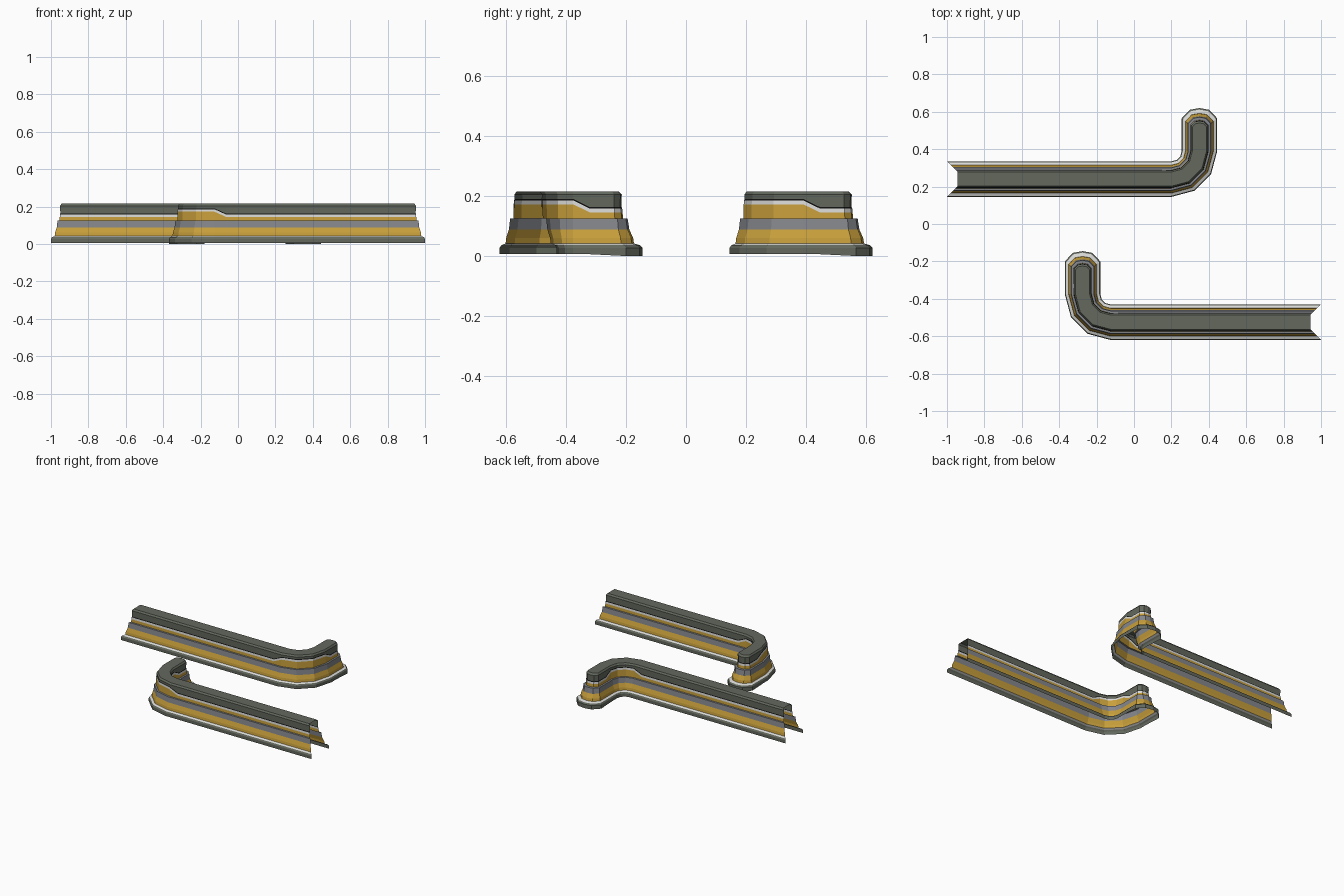
import bpy, bmesh
from math import sin, cos, radians

cube = bpy.data.objects.get("Cube")
if cube:
    bpy.data.objects.remove(cube)


def material(name, rgb):
    m = bpy.data.materials.new(name)
    m.use_nodes = True
    m.diffuse_color = (*rgb, 1)
    m.node_tree.nodes["Principled BSDF"].inputs["Base Color"].default_value = (*rgb, 1)
    return m


concrete = material("dark concrete", (0.125, 0.14, 0.11))
grey = material("mid grey", (0.23, 0.24, 0.26))
white = material("off white", (0.7, 0.7, 0.69))
yellow = material("ochre yellow", (0.58, 0.35, 0.045))
black = material("black", (0.005, 0.005, 0.005))

BASE = 0.095    # half width at the ground
RADIUS = 0.15   # bend radius of the centre line
LIFT = 0.027    # how far the trim rises around the bend


def side(offset, inset, length):
    """One long side: straight run, quarter bend, short leg."""
    r = RADIUS + offset
    pts = [(inset - length, -r), (-0.06, -r)]
    pts += [(r * sin(radians(a)), -r * cos(radians(a))) for a in (0, 30, 60, 90)]
    return pts + [(r, 0.055), (r, 0.175 - 0.8 * inset)]


def outline(h, length):
    """Plan outline at half width h, out along one side and back along the other."""
    inset = BASE - h
    tip = 0.23 - 1.4 * inset
    end = [(RADIUS + 0.55 * h, tip - 0.1 * h), (RADIUS, tip), (RADIUS - 0.55 * h, tip - 0.1 * h)]
    return side(h, inset, length) + end + side(-h, inset, length)[::-1]


# Each part: name, material, profile of (half width, height), points that follow the lift
PARTS = [
    ("base_rim", concrete, [(0.095, 0.006), (0.095, 0.027), (0.089, 0.036)], ()),
    ("base_ledge", white, [(0.089, 0.036), (0.075, 0.042)], ()),
    ("lower_wall", yellow, [(0.075, 0.042), (0.073, 0.06), (0.064, 0.088)], ()),
    ("grey_band", grey, [(0.064, 0.088), (0.06, 0.124), (0.049, 0.125)], ()),
    ("upper_wall", yellow, [(0.049, 0.125), (0.048, 0.145)], (1,)),
    ("white_trim", white, [(0.048, 0.145), (0.047, 0.158)], (0, 1)),
    ("shadow_gap", black, [(0.047, 0.158), (0.045, 0.163)], (0, 1)),
    ("cap", concrete, [(0.045, 0.163), (0.046, 0.204), (0.038, 0.215)], (0,)),
]


def barrier(prefix, cx, cy, length, flip):
    for name, mat, profile, lifted in PARTS:
        bm = bmesh.new()
        rings = []
        for k, (h, z) in enumerate(profile):
            ring = []
            pts = outline(h, length)
            last = len(pts) - 1
            for i, (x, y) in enumerate(pts):
                in_bend = 2 <= min(i, last - i) <= 5
                zz = z + LIFT if k in lifted and in_bend else z
                # the rim foot reaches the ground at the rounded end
                if name == "base_rim" and k == 0 and 7 <= i <= last - 7:
                    zz = 0
                ring.append(bm.verts.new((cx + flip * x, cy + y, zz)))
            rings.append(ring)
        for a, b in zip(rings, rings[1:]):
            for i in range(last):
                bm.faces.new((a[i], a[i + 1], b[i + 1], b[i]))
        if name == "cap":
            top = rings[-1]
            for i in range(7):
                bm.faces.new((top[i], top[i + 1], top[last - 1 - i], top[last - i]))
            bm.faces.new(top[7:last - 6])
        if flip < 0:
            bmesh.ops.reverse_faces(bm, faces=bm.faces[:])
        mesh = bpy.data.meshes.new(prefix + name)
        bm.to_mesh(mesh)
        bm.free()
        mesh.materials.append(mat)
        bpy.context.collection.objects.link(bpy.data.objects.new(prefix + name, mesh))


barrier("rear_", 0.2, 0.39, 1.2, 1)
barrier("front_", -0.125, -0.375, 1.125, -1)
